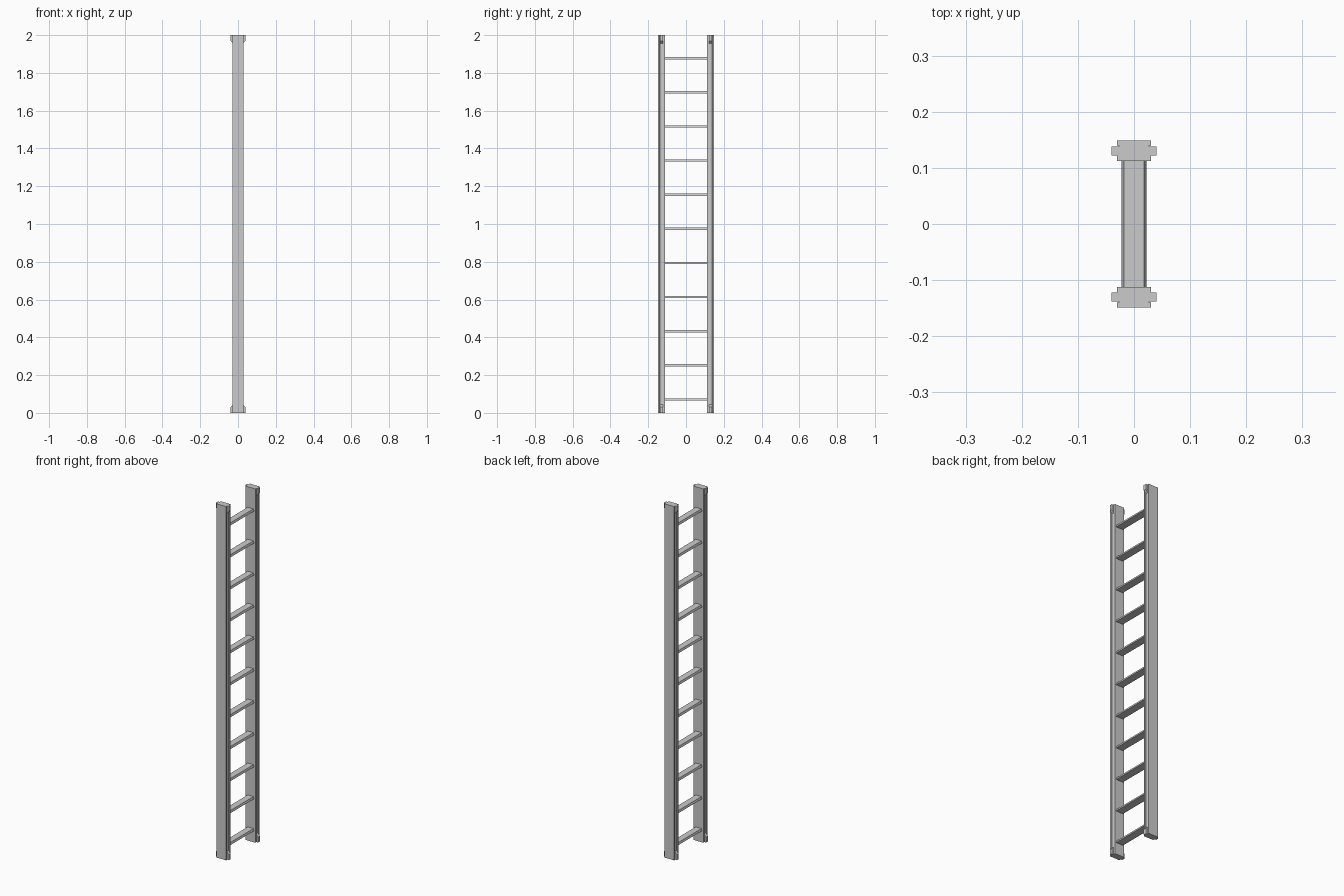
import bpy, bmesh
from mathutils import Vector

if "Cube" in bpy.data.objects:
    bpy.data.objects.remove(bpy.data.objects["Cube"])


def prism(name, profile, axis, start, end):
    """Extrude an (x, other) profile along axis 'y' or 'z'."""
    def point(p, t):
        return (p[0], t, p[1]) if axis == 'y' else (p[0], p[1], t)
    bm = bmesh.new()
    face = bm.faces.new([bm.verts.new(point(p, start)) for p in profile])
    ext = bmesh.ops.extrude_face_region(bm, geom=[face])
    offset = Vector(point((0, 0), end - start))
    bmesh.ops.translate(bm, vec=offset,
                        verts=[v for v in ext['geom'] if isinstance(v, bmesh.types.BMVert)])
    bmesh.ops.recalc_face_normals(bm, faces=bm.faces)
    mesh = bpy.data.meshes.new(name)
    bm.to_mesh(mesh)
    bm.free()
    obj = bpy.data.objects.new(name, mesh)
    bpy.context.collection.objects.link(obj)
    return obj


HEIGHT, RAIL_Y = 2.0, 0.1305
WEB_X, CAP_X = 0.026, 0.04

# Side rail section: two flanges with a groove down each narrow side
half = [(0.03, -0.0185), (0.03, -0.009), (WEB_X, -0.008),
        (WEB_X, 0.008), (0.03, 0.009), (0.03, 0.0185)]
section = half + [(-x, y) for x, y in reversed(half)]

# End tabs: fill the groove and flare out at the top and bottom
tab = [(0.02, 0), (CAP_X, 0), (CAP_X, 0.03), (WEB_X, 0.045), (0.02, 0.045)]

for side, s in (("left", -1), ("right", 1)):
    y = s * RAIL_Y
    prism(f"{side}_rail", [(px, py + y) for px, py in section], 'z', 0, HEIGHT)
    for end in ("bottom", "top"):
        for edge, m in (("front", -1), ("back", 1)):
            shape = [(m * x, z if end == "bottom" else HEIGHT - z) for x, z in tab]
            prism(f"{side}_{end}_{edge}_tab", shape, 'y', y - 0.008, y + 0.008)

# Rungs: thin treads with sloped long edges
for i in range(11):
    z = 0.071 + i * 0.1807
    tread = [(-0.022, z - 0.006), (0.022, z - 0.006), (0.018, z + 0.006), (-0.018, z + 0.006)]
    prism(f"rung_{i + 1}", tread, 'y', -0.113, 0.113)
